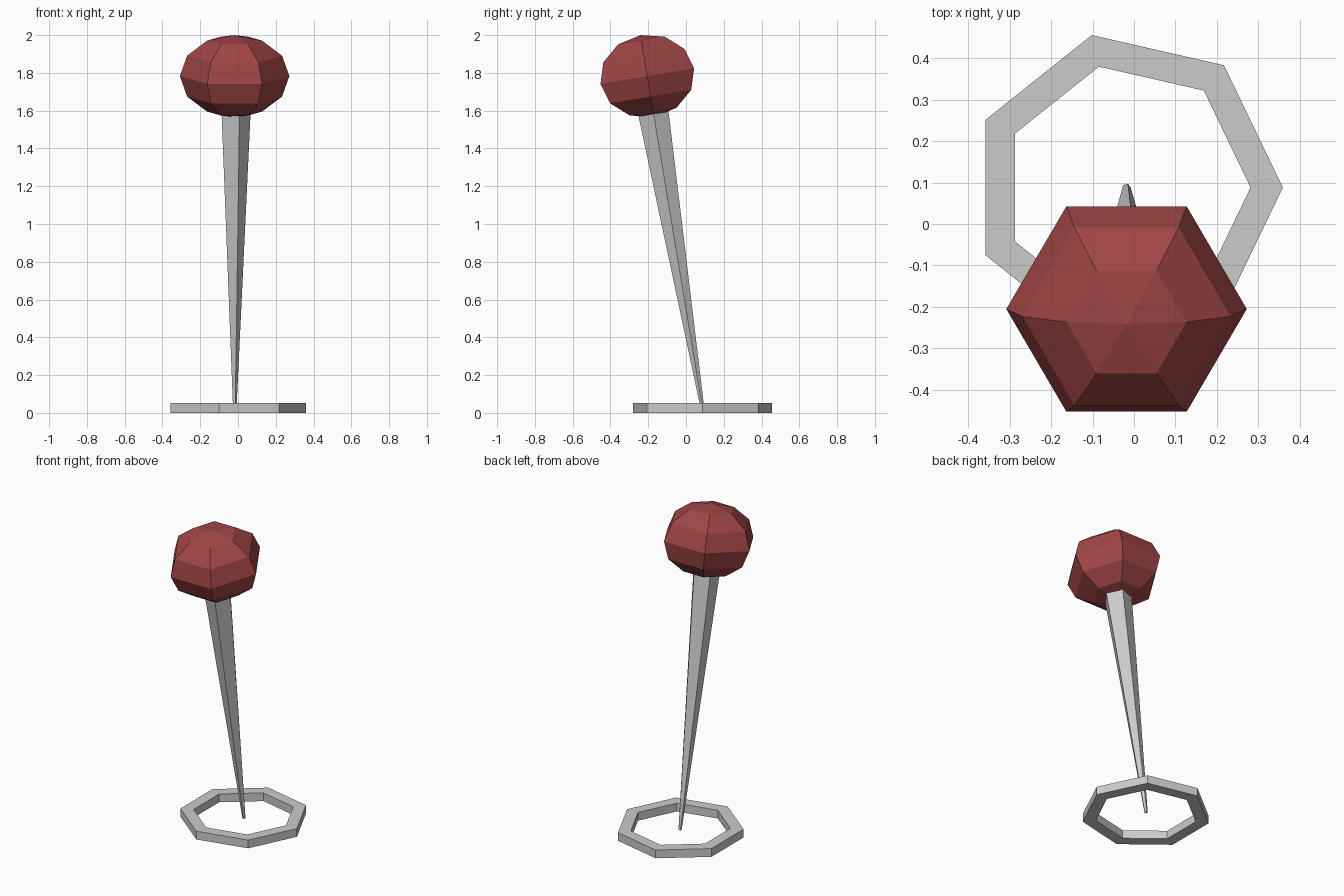
import bpy, bmesh
from math import sin, cos, pi, atan2, hypot
from mathutils import Matrix

if "Cube" in bpy.data.objects:
    bpy.data.objects.remove(bpy.data.objects["Cube"])

CX, CY = -0.018, 0.088               # centre of ring and needle tip
TIP_Z = 0.02
HEAD_Y, HEAD_Z = -0.205, 1.783       # centre of the head
TILT = atan2(CY - HEAD_Y, HEAD_Z - TIP_Z)
LENGTH = hypot(CY - HEAD_Y, HEAD_Z - TIP_Z)


def lathe(name, profile, sides, matrix, closed=False):
    """Spin (radius, height) points around z with a few flat sides."""
    bm = bmesh.new()
    rings = []
    for r, z in profile:
        if r == 0:
            rings.append([bm.verts.new((0, 0, z))] * sides)
        else:
            rings.append([bm.verts.new((r * cos(2 * pi * i / sides),
                                        r * sin(2 * pi * i / sides), z))
                          for i in range(sides)])
    pairs = list(zip(rings, rings[1:]))
    if closed:
        pairs.append((rings[-1], rings[0]))
    for a, b in pairs:
        for i in range(sides):
            j = (i + 1) % sides
            corners = list(dict.fromkeys([a[i], a[j], b[j], b[i]]))
            bm.faces.new(corners)
    if not closed:
        for ring, (r, z) in ((rings[0], profile[0]), (rings[-1], profile[-1])):
            if r > 0:
                bm.faces.new(ring)
    bmesh.ops.recalc_face_normals(bm, faces=bm.faces)
    mesh = bpy.data.meshes.new(name)
    bm.to_mesh(mesh)
    bm.free()
    obj = bpy.data.objects.new(name, mesh)
    obj.matrix_world = matrix
    bpy.context.collection.objects.link(obj)
    return obj


# Flat seven-sided ring on the ground
lathe("ground_ring", [(0.377, 0), (0.377, 0.053), (0.299, 0.053), (0.299, 0)], 7,
      Matrix.Translation((CX, CY, 0)), closed=True)

# Leaning five-sided needle, widening up into the head
lean = Matrix.Translation((CX, CY, TIP_Z)) @ Matrix.Rotation(TILT, 4, 'X')
lathe("needle", [(0.01, 0), (0.088, 1.66)], 5, lean)

# Squashed six-sided ball head
R, H = 0.29, 0.22
profile = [(0, -H)]
profile += [(R * cos(k * pi / 6), H * sin(k * pi / 6)) for k in range(-2, 3)]
profile += [(0, H)]
head = lathe("pin_head", profile, 6, lean @ Matrix.Translation((0, 0, LENGTH)))

red = bpy.data.materials.new("dark_red")
red.diffuse_color = (0.35, 0.06, 0.06, 1)
red.use_nodes = True
red.node_tree.nodes["Principled BSDF"].inputs["Base Color"].default_value = red.diffuse_color
head.data.materials.append(red)
